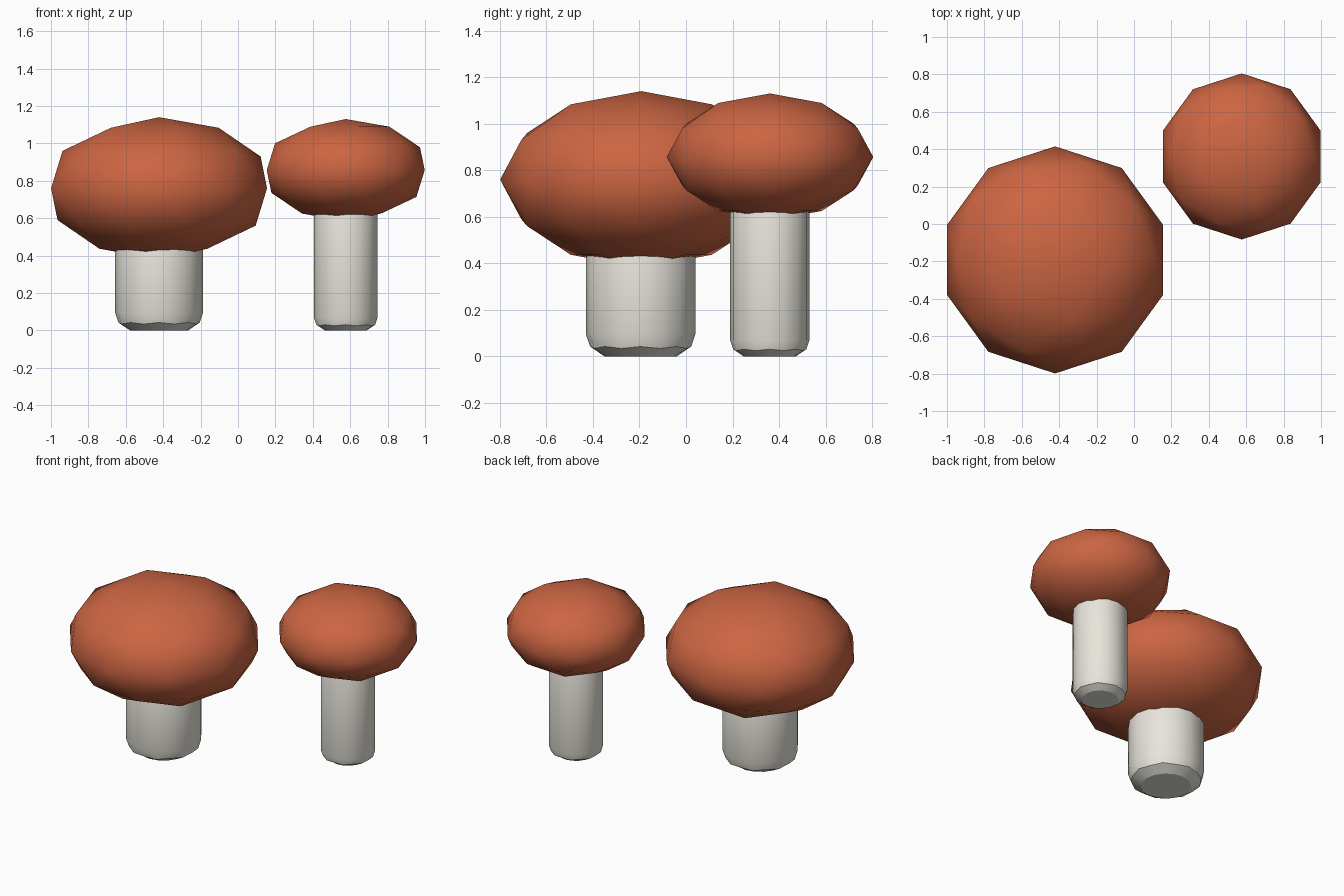
import bpy, bmesh
from math import sin, cos, tau, radians

if "Cube" in bpy.data.objects:
    bpy.data.objects.remove(bpy.data.objects["Cube"])


def material(name, rgb):
    m = bpy.data.materials.new(name)
    m.diffuse_color = (*rgb, 1)
    m.use_nodes = True
    m.node_tree.nodes["Principled BSDF"].inputs["Base Color"].default_value = m.diffuse_color
    return m


CAP = material("cap_red", (0.60, 0.13, 0.055))
STEM = material("stem_cream", (0.80, 0.78, 0.71))


def finish(name, bm, loc, mat, angle):
    bmesh.ops.recalc_face_normals(bm, faces=bm.faces)
    me = bpy.data.meshes.new(name)
    bm.to_mesh(me)
    bm.free()
    me.materials.append(mat)
    ob = bpy.data.objects.new(name, me)
    bpy.context.collection.objects.link(ob)
    ob.location = loc
    bpy.ops.object.select_all(action='DESELECT')
    ob.select_set(True)
    bpy.context.view_layer.objects.active = ob
    bpy.ops.object.shade_smooth_by_angle(angle=radians(angle))


def cap(name, x, y, z, r, rz):
    # squashed low-poly ball
    bm = bmesh.new()
    bmesh.ops.create_icosphere(bm, subdivisions=2, radius=1)
    bmesh.ops.scale(bm, vec=(r, r, rz), verts=bm.verts)
    finish(name, bm, (x, y, z), CAP, 60)


def stem(name, x, y, r, top):
    # 16-sided column with a softened, slightly scalloped rim at each end
    n = 16
    end = [(0.66, 0.0, 0.0), (0.925, 0.18, 0.145), (1.0, 0.40, 0.40)]
    bm = bmesh.new()
    rings = []
    for flip in (False, True):
        for rr, even, odd in (end[::-1] if flip else end):
            ring = []
            for i in range(n):
                h = r * (odd if i % 2 else even)
                a = tau * i / n
                ring.append(bm.verts.new((r * rr * cos(a), r * rr * sin(a),
                                          top - h if flip else h)))
            rings.append(ring)
    for a, b in zip(rings, rings[1:]):
        for i in range(n):
            j = (i + 1) % n
            bm.faces.new((a[i], a[j], b[j], b[i]))
    bm.faces.new(rings[0])
    bm.faces.new(rings[-1])
    finish(name, bm, (x, y, 0), STEM, 30)


# large mushroom
stem("large_stem", -0.422, -0.195, 0.235, 0.56)
cap("large_cap", -0.422, -0.192, 0.76, 0.607, 0.38)

# small mushroom
stem("small_stem", 0.576, 0.36, 0.17, 0.72)
cap("small_cap", 0.576, 0.361, 0.857, 0.444, 0.273)
